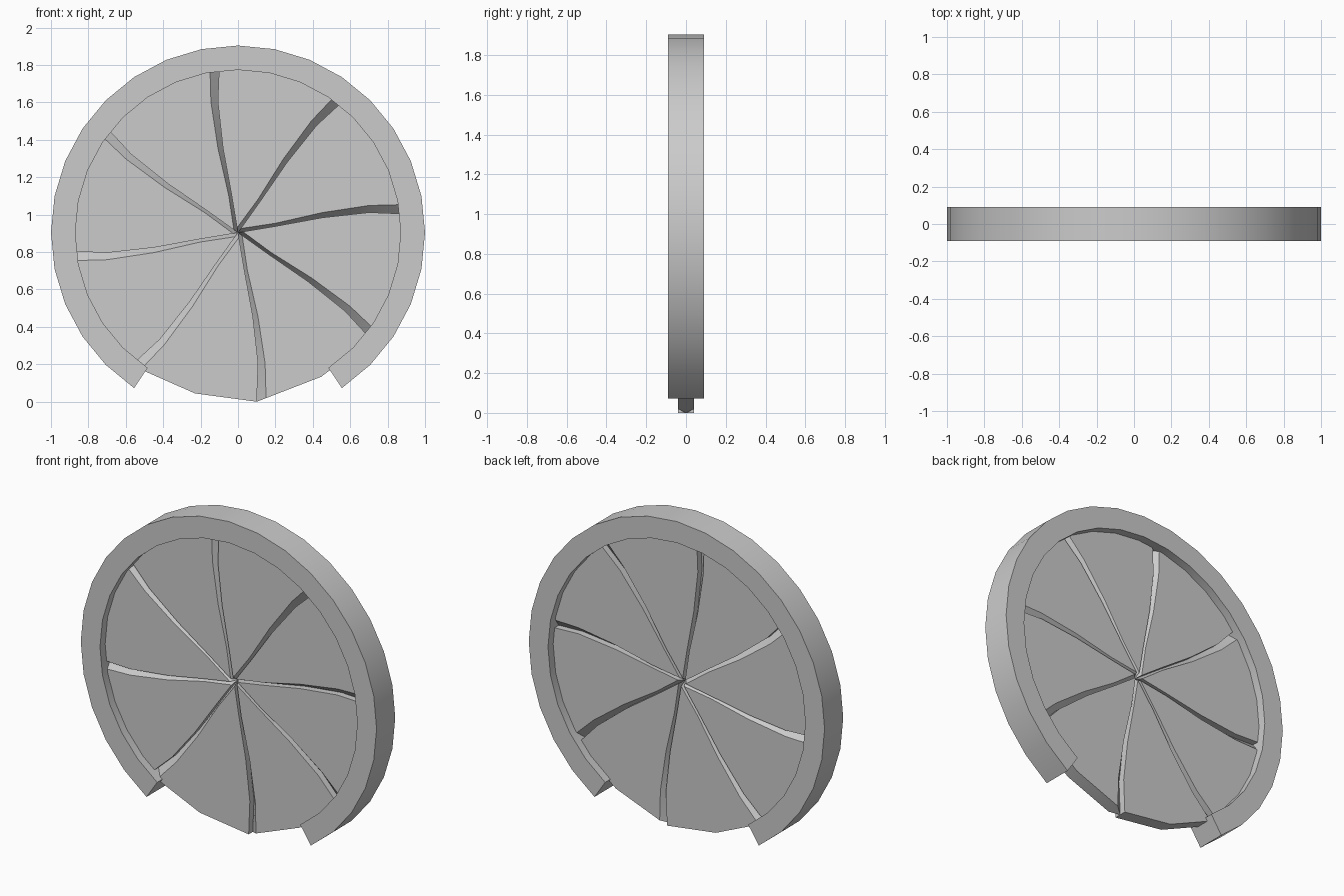
import bpy, math
from math import cos, sin, pi, radians
from mathutils import Matrix, Vector

cube = bpy.data.objects.get("Cube")
if cube:
    bpy.data.objects.remove(cube, do_unlink=True)

CENTRE_Z = 0.904
BLADES = 8

grey = bpy.data.materials.new("light_grey")
grey.use_nodes = True
grey.diffuse_color = (0.6, 0.6, 0.6, 1)
grey.node_tree.nodes["Principled BSDF"].inputs["Base Color"].default_value = (0.6, 0.6, 0.6, 1)


def make_object(name, verts, faces):
    mesh = bpy.data.meshes.new(name)
    mesh.from_pydata(verts, [], faces)
    mesh.materials.append(grey)
    obj = bpy.data.objects.new(name, mesh)
    bpy.context.collection.objects.link(obj)
    bpy.ops.object.select_all(action="DESELECT")
    obj.select_set(True)
    bpy.context.view_layer.objects.active = obj
    bpy.ops.object.mode_set(mode="EDIT")
    bpy.ops.mesh.select_all(action="SELECT")
    bpy.ops.mesh.normals_make_consistent(inside=False)
    bpy.ops.object.mode_set(mode="OBJECT")
    bpy.ops.object.shade_smooth_by_angle(angle=radians(25))
    return obj


def loft(rings, closed):
    """Bridge equal rings of points, capping the two ends if not closed."""
    n = len(rings[0])
    verts = [p for ring in rings for p in ring]
    faces = [(a * n + i, a * n + (i + 1) % n, (a + 1) * n + (i + 1) % n, (a + 1) * n + i)
             for a in range(len(rings) - 1) for i in range(n)]
    if not closed:
        faces += [tuple(reversed(range(n))),
                  tuple(range((len(rings) - 1) * n, len(rings) * n))]
    return verts, faces


# Rim: a rectangular section swept round the circle, open at the bottom
section = [(0.87, -0.09), (1.0, -0.09), (1.0, 0.09), (0.87, 0.09)]
SIDES, GAP = 32, 6
rim_rings = []
for i in range(SIDES - GAP + 1):
    a = -pi / 2 + 2 * pi * (GAP / 2 + i) / SIDES
    rim_rings.append([(r * cos(a), y, CENTRE_Z + r * sin(a)) for r, y in section])
make_object("rim", *loft(rim_rings, False))

# Blade outline: bevelled leading edge, ridge line, outer corner
bevel_edge = [(0.015, 0.022), (0.2, 0.05), (0.45, 0.107), (0.7, 0.145), (0.885, 0.15)]
ridge = [(0.0, 0.0), (0.2, 0.034), (0.45, 0.08), (0.7, 0.108), (0.904, 0.1)]
outer_corner = (0.89 * cos(radians(30)), 0.89 * sin(radians(30)))
turn = Matrix.Rotation(2 * pi / BLADES, 2)
trailing = [tuple(turn @ Vector(p)) for p in reversed(ridge[1:])]


def layer(edge, y, angle):
    spin = Matrix.Rotation(angle, 2)
    pts = [spin @ Vector(p) for p in edge + [outer_corner] + trailing]
    return [(p.x, y, CENTRE_Z + p.y) for p in pts]


# Blades: repeated round the centre, each with a ridge along its leading edge
for k in range(BLADES):
    a = 2 * pi * k / BLADES
    layers = [layer(bevel_edge, -0.04, a), layer(ridge, 0.0, a), layer(bevel_edge, 0.04, a)]
    make_object(f"blade_{k + 1}", *loft(layers, False))
